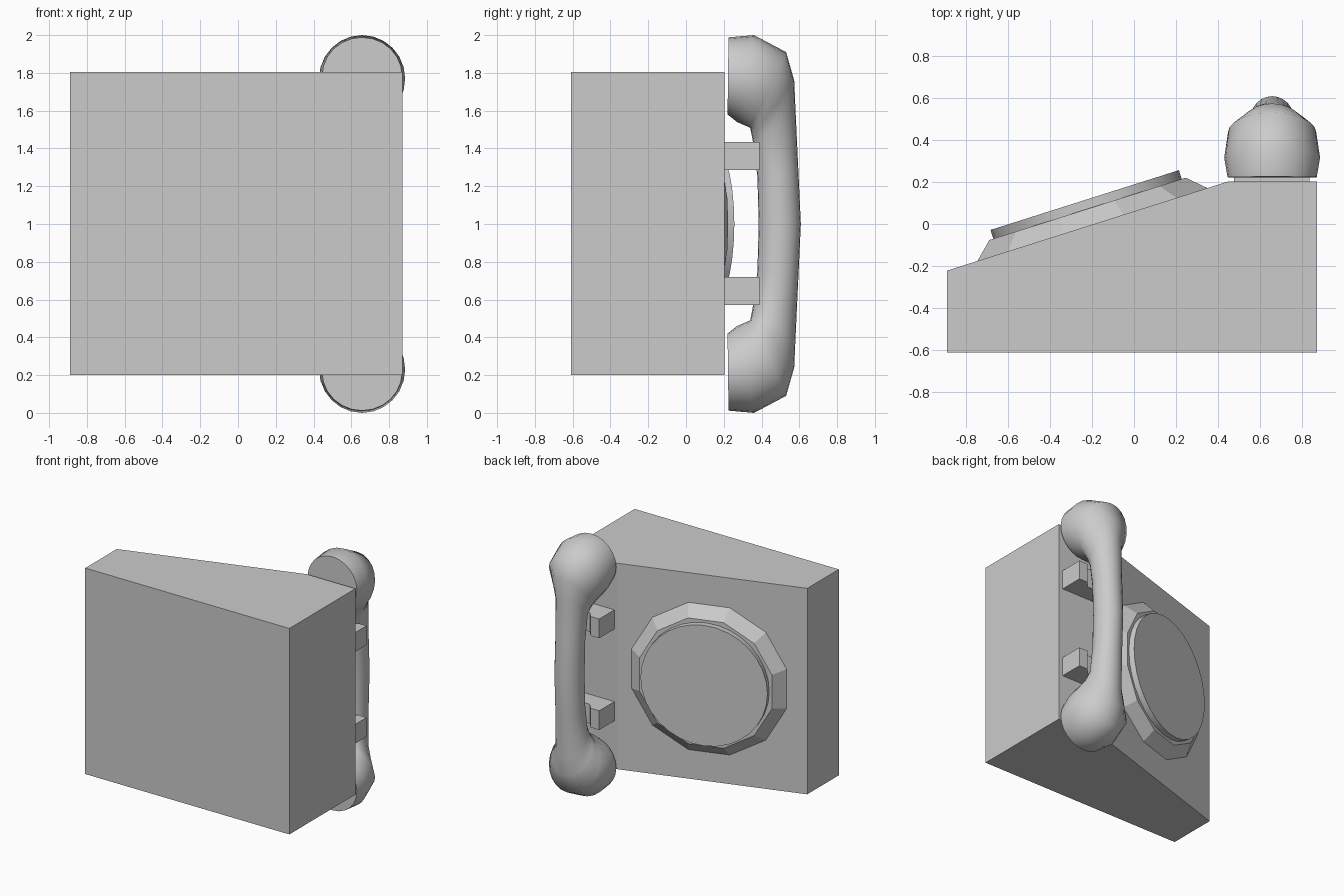
import bpy, bmesh
from math import sin, cos, pi, atan2
from mathutils import Matrix, Vector

if "Cube" in bpy.data.objects:
    bpy.data.objects.remove(bpy.data.objects["Cube"])


def make(name, bm, smooth=None):
    bmesh.ops.recalc_face_normals(bm, faces=bm.faces)
    mesh = bpy.data.meshes.new(name)
    bm.to_mesh(mesh)
    bm.free()
    ob = bpy.data.objects.new(name, mesh)
    bpy.context.collection.objects.link(ob)
    if smooth:
        bpy.ops.object.select_all(action='DESELECT')
        ob.select_set(True)
        bpy.context.view_layer.objects.active = ob
        bpy.ops.object.shade_smooth_by_angle(angle=smooth)
    return ob


def loft(bm, rings):
    """Skin closed rings of equal length and cap both ends."""
    rows = [[bm.verts.new(p) for p in ring] for ring in rings]
    n = len(rows[0])
    for a, b in zip(rows, rows[1:]):
        for i in range(n):
            j = (i + 1) % n
            bm.faces.new((a[i], a[j], b[j], b[i]))
    bm.faces.new(rows[0])
    bm.faces.new(rows[-1])


def prism(name, outline, z0, z1):
    bm = bmesh.new()
    loft(bm, [[(x, y, z) for x, y in outline] for z in (z0, z1)])
    return make(name, bm)


def dial_part(name, sides, turn, levels, smooth=None):
    """Turned part on the sloping face; levels are (radius, height)."""
    rings = []
    for r, h in levels:
        rings.append([slope @ Vector((r * cos(2 * pi * i / sides + turn),
                                      r * sin(2 * pi * i / sides + turn), h))
                      for i in range(sides)])
    bm = bmesh.new()
    loft(bm, rings)
    make(name, bm, smooth)


# Wedge-shaped body
prism("body", [(-0.89, -0.61), (0.87, -0.61), (0.87, 0.203),
               (0.45, 0.203), (-0.89, -0.222)], 0.2, 1.805)

# Dial: faceted bevelled base and round plate, on the sloping face
ang = atan2(0.425, 1.34)
u = Vector((cos(ang), sin(ang), 0))
n = Vector((-sin(ang), cos(ang), 0))
slope = Matrix.Translation((-0.1975, -0.0025, 1.0)) @ \
    Matrix((u, n.cross(u), n)).transposed().to_4x4()
dial_part("dial_base", 12, pi / 12, [(0.594, -0.01), (0.594, 0), (0.507, 0.078)])
dial_part("dial_plate", 32, 0, [(0.47, 0.07), (0.47, 0.122)], 0.6)

# Two notched cradle rests
rest = [(0.475, 0.2), (0.475, 0.39), (0.55, 0.39), (0.59, 0.34),
        (0.72, 0.34), (0.76, 0.39), (0.835, 0.39), (0.835, 0.2)]
for name, z in (("upper_cradle", 1.285), ("lower_cradle", 0.57)):
    prism(name, rest, z, z + 0.15)

# Handset: elliptical sections from outer point, inner point, half width
half = [((0.225, 1.988), (0.22, 1.58), 0.212),
        ((0.36, 2.0), (0.27, 1.54), 0.228),
        ((0.53, 1.91), (0.34, 1.51), 0.21),
        ((0.573, 1.76), (0.35, 1.46), 0.15),
        ((0.579, 1.62), (0.358, 1.41), 0.115),
        ((0.595, 1.28), (0.378, 1.25), 0.105),
        ((0.608, 1.0), (0.385, 1.0), 0.105)]
mirrored = [((a, 2 - b), (c, 2 - d), w) for (a, b), (c, d), w in half[-2::-1]]
rings = []
for outer, inner, w in half + mirrored:
    o, i = Vector((0.657, *outer)), Vector((0.657, *inner))
    rings.append([(o + i) / 2 + (o - i) / 2 * cos(2 * pi * k / 24)
                  + Vector((w * sin(2 * pi * k / 24), 0, 0)) for k in range(24)])
bm = bmesh.new()
loft(bm, rings)
make("handset", bm, 0.9)
